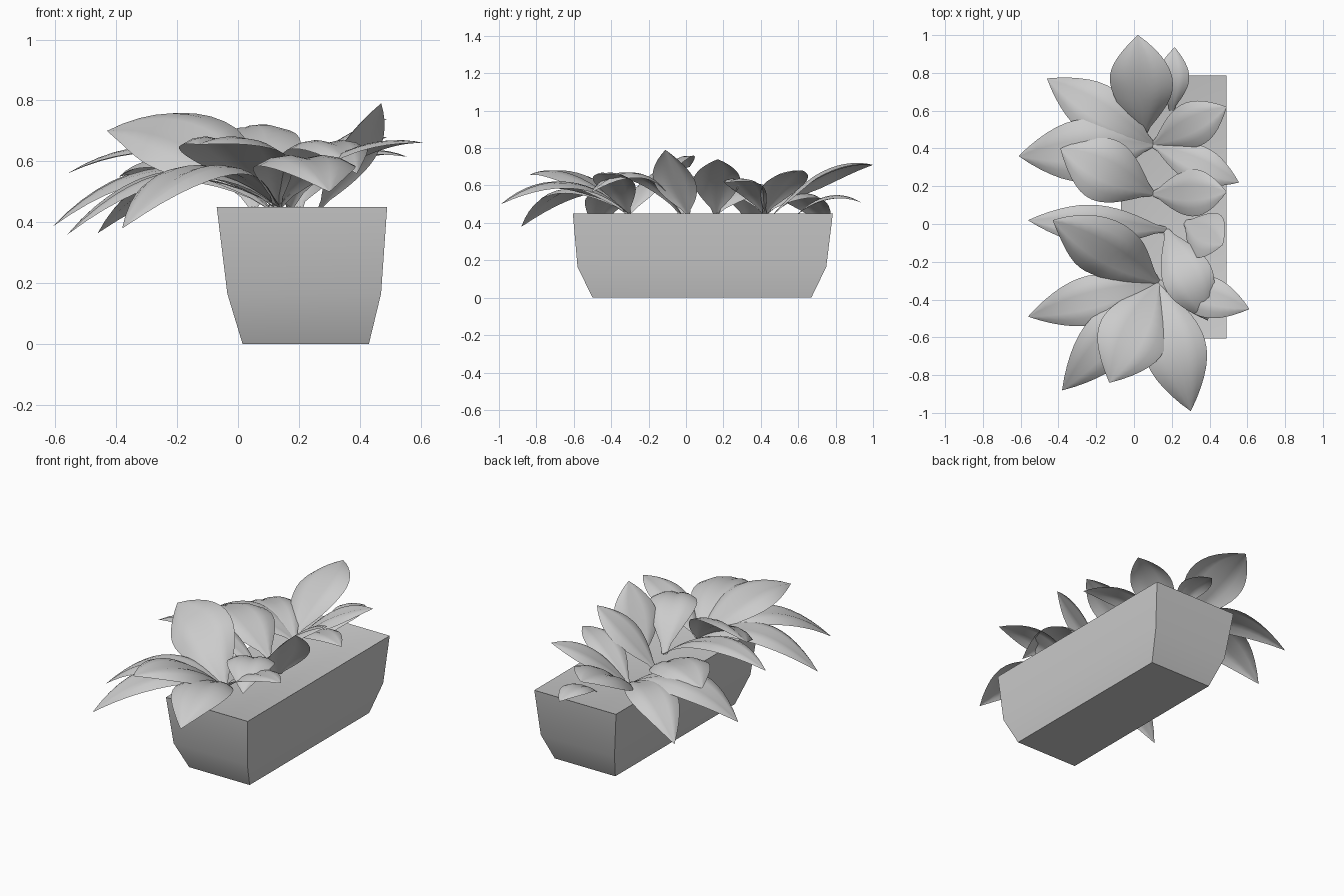
import bpy, bmesh, math
from mathutils import Vector

if "Cube" in bpy.data.objects:
    bpy.data.objects.remove(bpy.data.objects["Cube"])

SOIL = 0.45


def finish(bm, name, sharp_angle):
    bmesh.ops.recalc_face_normals(bm, faces=bm.faces)
    mesh = bpy.data.meshes.new(name)
    bm.to_mesh(mesh)
    bm.free()
    obj = bpy.data.objects.new(name, mesh)
    bpy.context.collection.objects.link(obj)
    bpy.ops.object.select_all(action='DESELECT')
    obj.select_set(True)
    bpy.context.view_layer.objects.active = obj
    bpy.ops.object.shade_smooth_by_angle(angle=math.radians(sharp_angle))


# planter box: stacked rectangles flaring upwards, with a flat soil top
def planter():
    bm = bmesh.new()
    loops = []
    for x0, x1, y0, y1, z in ((0.015, 0.43, -0.50, 0.67, 0),
                              (-0.035, 0.47, -0.58, 0.75, 0.165),
                              (-0.07, 0.49, -0.605, 0.785, SOIL)):
        loops.append([bm.verts.new((x, y, z)) for x, y in
                      ((x0, y0), (x1, y0), (x1, y1), (x0, y1))])
    for a, b in zip(loops, loops[1:]):
        for i in range(4):
            j = (i + 1) % 4
            bm.faces.new((a[i], a[j], b[j], b[i]))
    bm.faces.new(loops[0][::-1])
    top = bm.faces.new(loops[-1])
    bm.normal_update()
    bmesh.ops.inset_region(bm, faces=[top], thickness=0.015)
    bmesh.ops.translate(bm, verts=top.verts, vec=(0, 0, -0.004))
    finish(bm, "planter_box", 40)


# leaf: a pointed sheet swept along an arched midrib, creased in the middle
def leaf(name, base, tip, width, roll=0.0, arch=0.0, steps=14):
    a, b = Vector((*base, SOIL)), Vector(tip)
    up = Vector((0, 0, 1))
    reach = (b - a).to_2d().length
    c = (a + b) / 2                      # longer, flatter leaves arch more
    c.z += 2 * (0.2 * reach - 0.13 * (b.z - a.z) + arch)
    bm = bmesh.new()
    rows = []
    for i in range(steps + 1):
        t = i / steps
        p = a * (1 - t) ** 2 + c * 2 * t * (1 - t) + b * t * t
        tangent = ((c - a) * (1 - t) + (b - c) * t).normalized()
        s = tangent.cross(up).normalized()
        n = s.cross(tangent)
        r = roll * min(1, t * 2.5)
        side = s * math.cos(r) + n * math.sin(r)
        normal = side.cross(tangent)
        w = width / 2 * max(0.0, math.sin(math.pi * t ** 1.05)) ** 0.9
        w = max(w, 0.014 * (1 - t) + 0.001)
        rows.append([bm.verts.new(p + side * (u * w) + normal * w *
                                  (0.38 * abs(u) - 0.53 * u * u))
                     for u in (k / 3 for k in range(-3, 4))])
    for r0, r1 in zip(rows, rows[1:]):
        for k in range(6):
            bm.faces.new((r0[k], r0[k + 1], r1[k + 1], r1[k]))
    finish(bm, name, 30)


planter()

# every stem carries a fan of leaves: tip, width, optional roll and extra arch
STEMS = {
    "back_tall": ((0.05, 0.47), [((0.02, 1, 0.71), 0.34, 0.2)]),
    "back": ((0.1, 0.42), [
        ((-0.46, 0.77, 0.365), 0.28),
        ((-0.61, 0.36, 0.385), 0.33),
        ((0.49, 0.62, 0.68), 0.24),
        ((0.555, 0.22, 0.615), 0.2)]),
    "back_sprout": ((0.2, 0.6), [((0.215, 0.935, 0.51), 0.17)]),
    "centre": ((0.1, 0.16), [
        ((-0.39, 0.4, 0.55), 0.34),
        ((0.49, 0.17, 0.74), 0.25)]),
    "middle": ((0.17, -0.03), [
        ((-0.56, 0.02, 0.56), 0.21),
        ((0.39, -0.51, 0.56), 0.27, 0, 0.06)]),
    "upright": ((0.27, 0.01), [((0.47, -0.11, 0.79), 0.26)]),
    "front": ((0.13, -0.31), [
        ((-0.43, 0.02, 0.7), 0.36, 0.5),
        ((-0.56, -0.49, 0.36), 0.26),
        ((-0.38, -0.88, 0.38), 0.28),
        ((-0.13, -0.84, 0.655), 0.37),
        ((0.3, -0.99, 0.5), 0.33),
        ((0.61, -0.45, 0.66), 0.22)]),
}
for stem, (base, fan) in STEMS.items():
    for i, args in enumerate(fan):
        leaf(f"{stem}_leaf_{i + 1}", base, *args)
